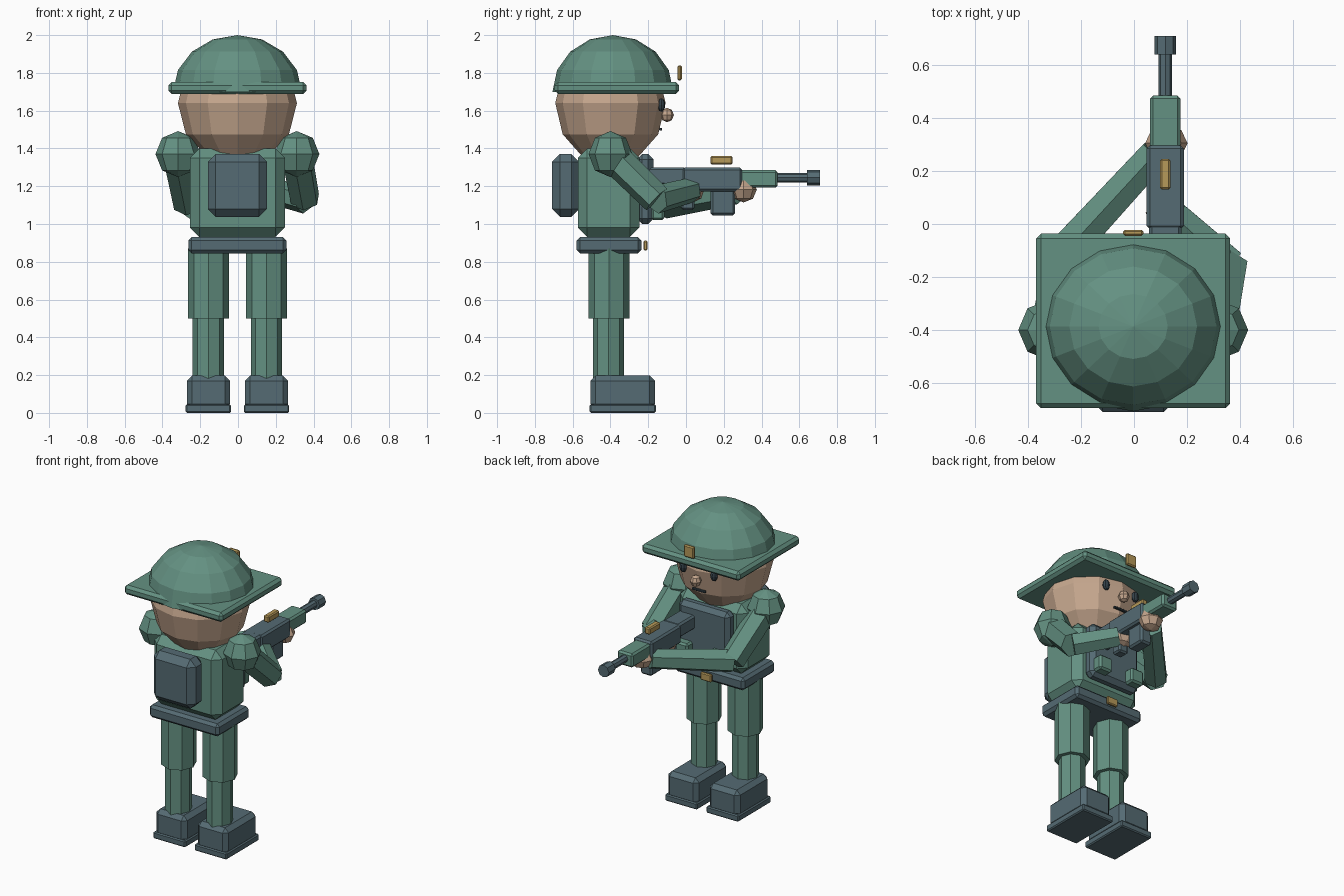
import bpy, bmesh, math
from mathutils import Vector, Matrix

if "Cube" in bpy.data.objects:
    bpy.data.objects.remove(bpy.data.objects["Cube"])


def material(name, rgb):
    m = bpy.data.materials.new(name)
    m.diffuse_color = (*rgb, 1)
    m.use_nodes = True
    m.node_tree.nodes["Principled BSDF"].inputs["Base Color"].default_value = m.diffuse_color
    return m


GREEN = material("field_green", (0.127, 0.283, 0.223))
SLATE = material("slate", (0.09, 0.147, 0.172))
SKIN = material("skin", (0.56, 0.385, 0.27))
GOLD = material("brass", (0.47, 0.32, 0.10))
DARK = material("dark_eye", (0.035, 0.055, 0.07))
CX = -0.003    # body centre line
GX = 0.118     # rifle centre line


def finish(bm, name, mat):
    bmesh.ops.recalc_face_normals(bm, faces=bm.faces)
    me = bpy.data.meshes.new(name)
    bm.to_mesh(me)
    bm.free()
    me.materials.append(mat)
    ob = bpy.data.objects.new(name, me)
    bpy.context.collection.objects.link(ob)
    return ob


def box(name, x, y, z, mat, bevel=0.01):
    """Chamfered box from (min, max) ranges."""
    bm = bmesh.new()
    bmesh.ops.create_cube(bm, size=1)
    for v in bm.verts:
        v.co = Vector([(r[0] + r[1]) / 2 + c * (r[1] - r[0])
                       for c, r in zip(v.co, (x, y, z))])
    if bevel:
        bmesh.ops.bevel(bm, geom=bm.edges[:], offset=bevel, segments=1,
                        affect='EDGES', profile=0.5)
    return finish(bm, name, mat)


def ball(name, centre, radii, mat, segs=8, rings=4, half=False):
    bm = bmesh.new()
    bmesh.ops.create_uvsphere(bm, u_segments=segs, v_segments=rings, radius=1)
    if half:
        cut = bmesh.ops.bisect_plane(bm, geom=bm.verts[:] + bm.edges[:] + bm.faces[:],
                                     plane_co=(0, 0, 0), plane_no=(0, 0, -1),
                                     clear_outer=True)
        rim = [e for e in cut['geom_cut'] if isinstance(e, bmesh.types.BMEdge)]
        bmesh.ops.holes_fill(bm, edges=rim or [e for e in bm.edges if e.is_boundary])
    for v in bm.verts:
        v.co = Vector([c + r * a for c, r, a in zip(centre, radii, v.co)])
    return finish(bm, name, mat)


def rod(name, a, b, r, mat, sides=6, r2=None):
    """Faceted cylinder between two points."""
    a, b = Vector(a), Vector(b)
    d = b - a
    bm = bmesh.new()
    turn = d.to_track_quat('Z', 'Y').to_matrix().to_4x4()
    bmesh.ops.create_cone(bm, cap_ends=True, segments=sides, radius1=r,
                          radius2=r2 or r, depth=d.length,
                          matrix=Matrix.Translation((a + b) / 2) @ turn)
    return finish(bm, name, mat)


def span(c, h):
    return (c - h, c + h)


# Legs and boots
for side, s in (("left", -1), ("right", 1)):
    x = CX + s * 0.154
    rod(side + "_thigh", (x, -0.407, 0.50), (x, -0.407, 0.87), 0.109, GREEN, 8)
    rod(side + "_shin", (x, -0.41, 0.15), (x, -0.41, 0.52), 0.083, GREEN, 8)
    box(side + "_boot", span(x, 0.114), (-0.505, -0.165), (0.02, 0.197), SLATE, 0.027)
    box(side + "_sole", span(x, 0.12), (-0.51, -0.16), (0, 0.045), SLATE, 0.007)

# Torso and equipment
box("torso", span(CX, 0.252), (-0.573, -0.246), (0.932, 1.40), GREEN, 0.05)
box("belt", span(CX, 0.26), (-0.58, -0.236), (0.845, 0.93), SLATE, 0.018)
box("belt_buckle", span(CX, 0.04), (-0.225, -0.203), (0.86, 0.912), GOLD, 0.006)
box("backpack", span(CX, 0.157), (-0.71, -0.565), (1.038, 1.37), SLATE, 0.042)
box("vest", span(CX, 0.19), (-0.26, -0.172), (1.0, 1.37), SLATE, 0.028)
for side, s in (("left", -1), ("right", 1)):
    box(side + "_pouch", span(CX + s * 0.125, 0.05), (-0.185, -0.115),
        (1.02, 1.12), GREEN, 0.012)

# Head and face
ball("head", (CX, -0.40, 1.64), (0.315, 0.292, 0.33), SKIN, 12, 6)
ball("nose", (CX, -0.10, 1.577), (0.036, 0.036, 0.038), SKIN, 8, 4)
for side, s in (("left", -1), ("right", 1)):
    ball(side + "_eye", (CX + s * 0.115, -0.13, 1.63), (0.025, 0.02, 0.036), DARK, 8, 6)
box("mouth", span(CX, 0.05), (-0.142, -0.126), (1.494, 1.508), DARK, 0.003)

# Helmet with square brim
ball("helmet_dome", (CX, -0.387, 1.70), (0.341, 0.32, 0.30), GREEN, 16, 8, half=True)
box("helmet_brim", span(CX, 0.366), (-0.695, -0.036), (1.688, 1.752), GREEN, 0.018)
box("helmet_badge", span(CX, 0.038), (-0.045, -0.022), (1.76, 1.84), GOLD, 0.007)

# Arms bent around the rifle
arms = {
    "left": ((-0.317, -0.40, 1.37), (-0.265, -0.11, 1.105), (0.08, 0.265, 1.17)),
    "right": ((0.311, -0.40, 1.37), (0.355, -0.155, 1.13), (0.15, 0.03, 1.18)),
}
for side, (shoulder, elbow, wrist) in arms.items():
    ball(side + "_shoulder", shoulder, (0.12, 0.116, 0.122), GREEN, 8, 4)
    rod(side + "_upper_arm", shoulder, elbow, 0.085, GREEN, 6, 0.08)
    rod(side + "_forearm", elbow, wrist, 0.076, GREEN, 6, 0.066)
ball("left_hand", (0.122, 0.305, 1.182), (0.08, 0.07, 0.068), SKIN, 8, 4)
ball("right_hand", (0.122, 0.042, 1.182), (0.078, 0.055, 0.065), SKIN, 8, 4)

# Rifle
box("rifle_stock", span(GX, 0.062), (-0.24, 0.0), (1.205, 1.30), SLATE, 0.012)
box("rifle_receiver", span(GX, 0.07), (-0.02, 0.297), (1.172, 1.298), SLATE, 0.012)
box("rifle_handguard", span(GX, 0.058), (0.285, 0.485), (1.192, 1.285), GREEN, 0.012)
box("rifle_magazine", span(GX, 0.042), (0.13, 0.26), (1.045, 1.19), SLATE, 0.012)
box("rifle_grip", span(GX, 0.035), (-0.025, 0.045), (1.075, 1.19), SLATE, 0.01)
box("rifle_sight", span(GX, 0.02), (0.13, 0.246), (1.315, 1.36), GOLD, 0.007)
rod("rifle_barrel", (GX, 0.47, 1.245), (GX, 0.65, 1.245), 0.025, SLATE, 8)
rod("rifle_muzzle", (GX, 0.64, 1.245), (GX, 0.71, 1.245), 0.041, SLATE, 8)
